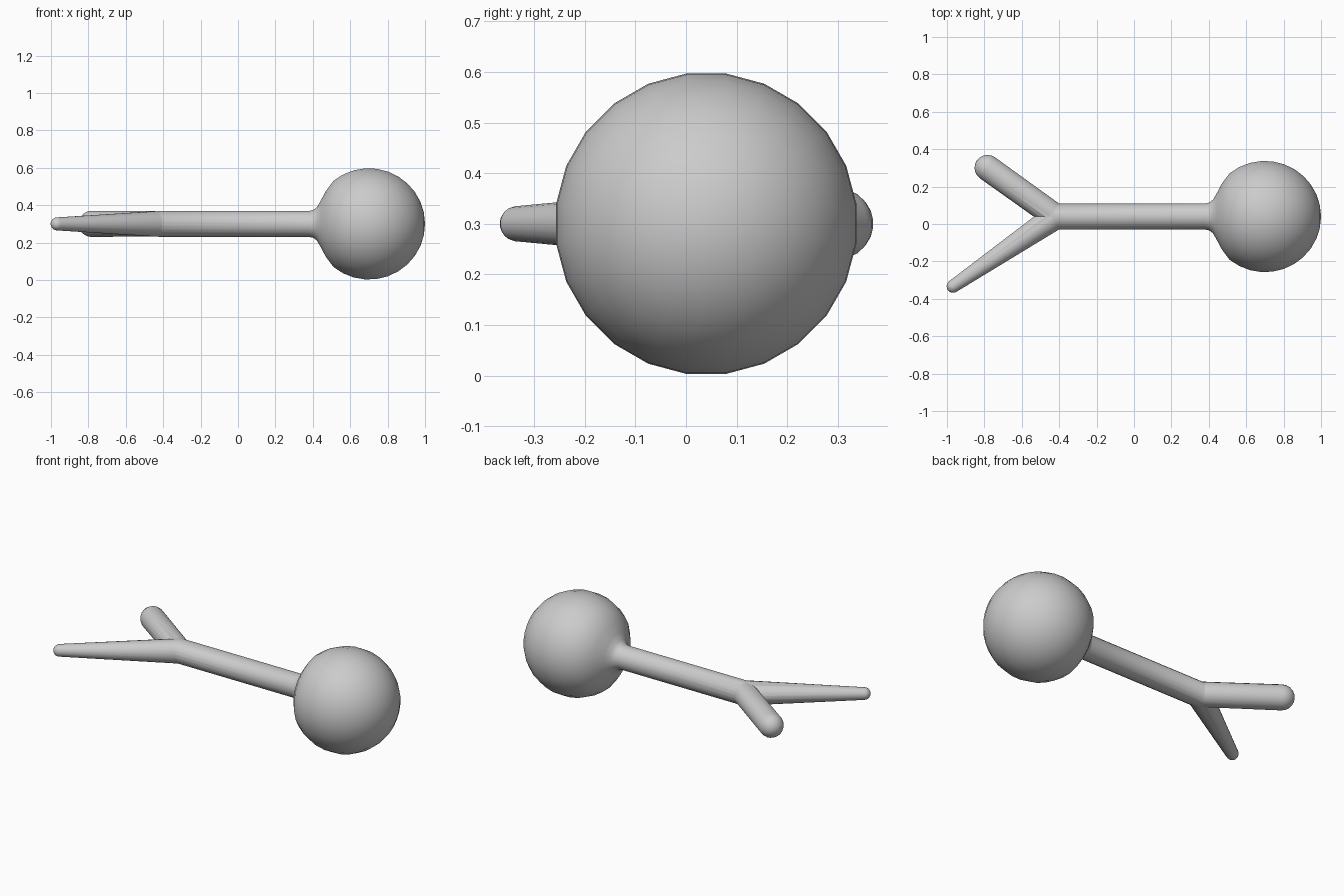
import bpy, bmesh, math
from mathutils import Vector

if "Cube" in bpy.data.objects:
    bpy.data.objects.remove(bpy.data.objects["Cube"])

grey = bpy.data.materials.new("plain_grey")
grey.diffuse_color = (0.6, 0.6, 0.6, 1)
grey.use_nodes = True
grey.node_tree.nodes["Principled BSDF"].inputs["Base Color"].default_value = grey.diffuse_color


def arc(cx, r, a0, a1, n):
    """Profile points (axial, radius) on a circle centred on the axis."""
    pts = []
    for i in range(n + 1):
        a = math.radians(a0 + (a1 - a0) * i / n)
        pts.append((cx + r * math.cos(a), max(0.0, r * math.sin(a))))
    return pts


def lathe(name, origin, direction, profile, sides):
    """Spin a profile of (axial, radius) points around an axis lying in the xy plane."""
    d = Vector(direction).normalized()
    u, w = Vector((-d.y, d.x, 0)), Vector((0, 0, 1))
    bm = bmesh.new()
    rings = []
    for t, r in profile:
        c = Vector(origin) + d * t
        if r < 1e-4:
            rings.append([bm.verts.new(c)] * sides)
        else:
            angles = [(k + 0.5) * math.tau / sides for k in range(sides)]
            rings.append([bm.verts.new(c + r * (math.cos(a) * u + math.sin(a) * w))
                          for a in angles])
    for a, b in zip(rings, rings[1:]):
        for k in range(sides):
            j = (k + 1) % sides
            bm.faces.new(list(dict.fromkeys((a[k], a[j], b[j], b[k]))))
    bmesh.ops.recalc_face_normals(bm, faces=bm.faces[:])
    me = bpy.data.meshes.new(name)
    bm.to_mesh(me)
    bm.free()
    me.materials.append(grey)
    ob = bpy.data.objects.new(name, me)
    bpy.context.collection.objects.link(ob)
    return ob


joint = Vector((-0.42, 0.04, 0.30))

# shaft flaring into the ball head, with a rounded end at the fork
ball_x = 0.70 - joint.x
flare = [(0.80, 0.07), (0.822, 0.075), (0.842, 0.09), (0.862, 0.125), (0.89, 0.178)]
body = lathe("shaft_and_ball", joint, (1, 0, 0),
             arc(0, 0.07, 180, 90, 5) + flare + arc(ball_x, 0.30, 129, 0, 11), 24)


# the two prongs of the fork: one thick, one tapered
def prong(name, tip, tip_radius):
    v = Vector(tip) - joint
    return lathe(name, joint, v,
                 [(0, 0), (0, 0.068), (0.03, 0.0685)] + arc(v.length, tip_radius, 90, 0, 5), 20)


prongs = [prong("thick_prong", (-0.783, 0.30, 0.30), 0.07),
          prong("tapered_prong", (-0.967, -0.333, 0.30), 0.035)]

# merge the fork with the shaft
bpy.context.view_layer.objects.active = body
body.select_set(True)
for p in prongs:
    mod = body.modifiers.new("union", 'BOOLEAN')
    mod.operation = 'UNION'
    mod.solver = 'EXACT'
    mod.object = p
    bpy.ops.object.modifier_apply(modifier=mod.name)
    bpy.data.objects.remove(p)

body.name = "forked_club"
bpy.ops.object.shade_smooth_by_angle(angle=math.radians(40))
